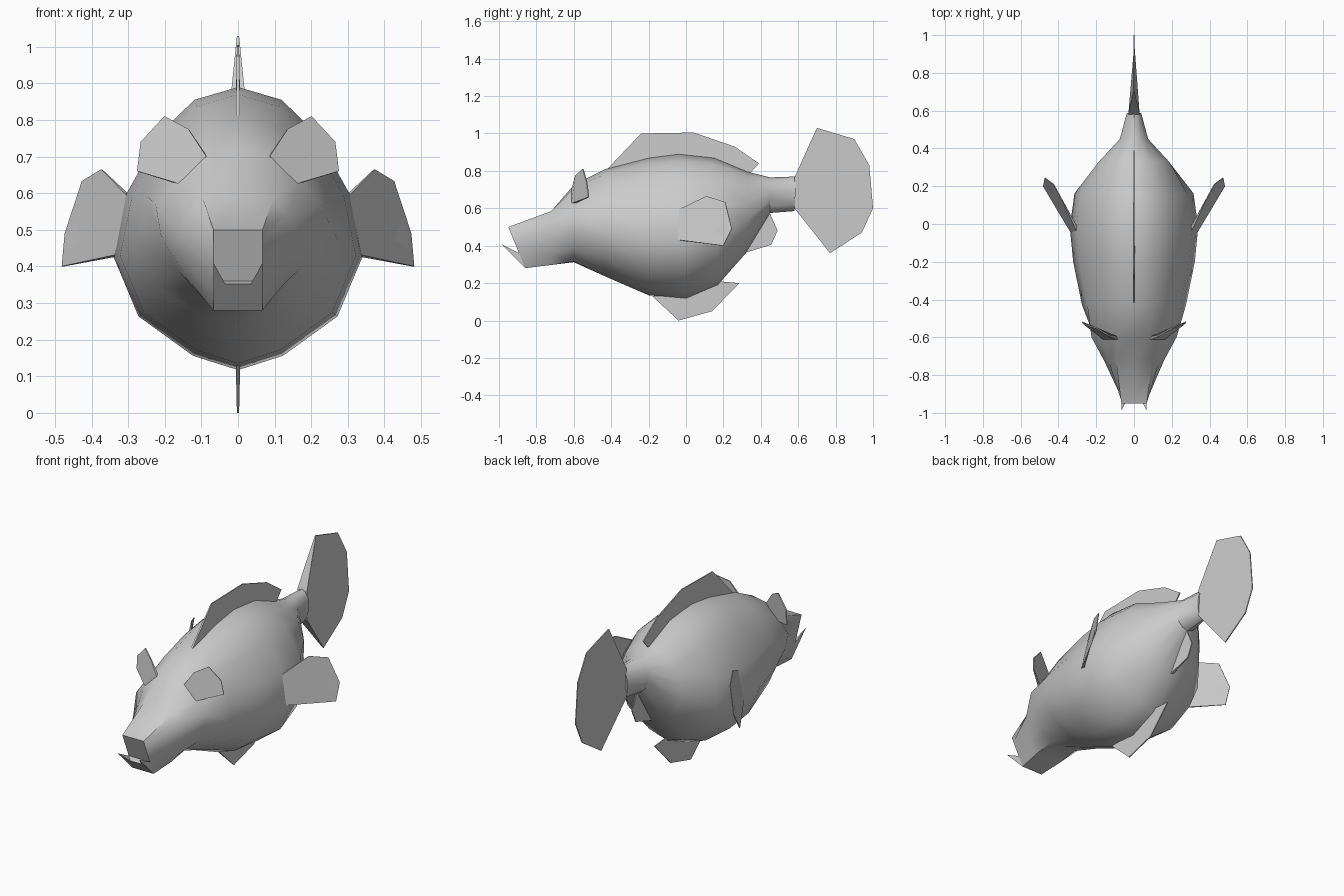
import bpy, bmesh
from mathutils import Vector

if "Cube" in bpy.data.objects:
    bpy.data.objects.remove(bpy.data.objects["Cube"])


def make(name, verts, faces, smooth=False, mirror=False):
    me = bpy.data.meshes.new(name)
    me.from_pydata(verts, [], faces)
    bm = bmesh.new()
    bm.from_mesh(me)
    bmesh.ops.recalc_face_normals(bm, faces=bm.faces)
    bm.to_mesh(me)
    bm.free()
    ob = bpy.data.objects.new(name, me)
    bpy.context.collection.objects.link(ob)
    if mirror:
        ob.modifiers.new("mirror", 'MIRROR').use_clip = False
    if smooth:
        bpy.ops.object.select_all(action='DESELECT')
        ob.select_set(True)
        bpy.context.view_layer.objects.active = ob
        bpy.ops.object.shade_smooth_by_angle(angle=0.6)
    return ob


def fin(name, pts, direction, root, tip=0.002, mirror=False):
    """Thin wedge: first and last points are the thick root."""
    d = Vector(direction).normalized()
    n = len(pts)
    half = [root if i in (0, n - 1) else tip for i in range(n)]
    verts = [Vector(p) + d * h for p, h in zip(pts, half)]
    verts += [Vector(p) - d * h for p, h in zip(pts, half)]
    faces = [tuple(range(n)), tuple(range(2 * n - 1, n - 1, -1))]
    faces += [(i, (i + 1) % n, (i + 1) % n + n, i + n) for i in range(n)]
    return make(name, verts, faces, mirror=mirror)


# Half cross-sections, top to bottom: (fraction of half width, fraction of height)
NOSE = [(0, 1), (1, 1), (1, .85), (1, .65), (1, .45), (1, .2), (1, 0), (0, 0)]
SNOUT = [(0, 1), (.6, 1), (.85, .85), (1, .68), (.95, .45), (.8, .2), (.5, 0), (0, 0)]
HEAD = [(0, 1), (.4, .96), (.75, .78), (1, .62), (.93, .4), (.72, .18), (.35, .01), (0, 0)]
BODY = [(0, 1), (.35, .955), (.62, .84), (.9, .62), (1, .4), (.8, .19), (.36, .05), (0, 0)]
TAIL = [(0, 1), (.43, .95), (.78, .81), (.97, .61), (.97, .39), (.78, .19), (.43, .05), (0, 0)]

# Body rings: y at top, y at bottom, z top, z bottom, half width, section
rings = [
    (-.95, -.86, .50, .28, .067, NOSE),
    (-.72, -.72, .585, .297, .16, SNOUT),
    (-.60, -.60, .725, .312, .225, HEAD),
    (-.43, -.43, .81, .235, .275, BODY),
    (-.20, -.20, .87, .135, .322, BODY),
    (-.04, 0, .89, .117, .34, BODY),
    (.15, .17, .87, .19, .315, BODY),
    (.33, .32, .795, .36, .195, TAIL),
    (.45, .45, .765, .575, .077, TAIL),
    (.59, .58, .77, .585, .04, TAIL),
]
verts, faces = [], []
for yt, yb, zt, zb, w, prof in rings:
    loop = prof + [(-u, t) for u, t in prof[-2:0:-1]]
    verts += [(u * w, yb + (yt - yb) * t, zb + (zt - zb) * t) for u, t in loop]
n = 14
for r in range(len(rings) - 1):
    for i in range(n):
        j = (i + 1) % n
        faces.append((r * n + i, r * n + j, r * n + n + j, r * n + n + i))
faces += [tuple(range(n)), tuple(range(len(verts) - n, len(verts)))]
make("body", verts, faces, smooth=True)

# Lower jaw with two raised corner points
jaw = []
for s in (1, -1):
    jaw += [(s * .067, -.99, .41), (s * .035, -.925, .352),
            (s * .067, -.86, .28), (s * .067, -.892, .36)]
make("lower_jaw", jaw, [(0, 1, 5, 4, 6, 2), (0, 2, 3), (4, 6, 7),
                        (0, 1, 3), (4, 5, 7), (1, 5, 7, 3)])

# Fins on the centre line, outlines in (y, z)
centre_fins = {
    "dorsal_fin": ([(-.43, .80), (-.24, 1.0), (.04, 1.005), (.26, .93), (.39, .84),
                    (.34, .785), (.15, .85), (-.04, .87), (-.2, .85)], .006),
    "tail_fin": ([(.58, .765), (.70, 1.03), (.90, .97), (.98, .83), (1.0, .60),
                  (.94, .47), (.77, .36), (.58, .60)], .03),
    "belly_fin": ([(-.18, .13), (-.04, 0), (.14, .05), (.285, .20),
                   (.17, .21), (0, .13)], .006),
    "rear_fin": ([(.31, .36), (.455, .405), (.49, .48), (.45, .57), (.38, .52)], .008),
}
for name, (outline, root) in centre_fins.items():
    fin(name, [(0, y, z) for y, z in outline], (1, 0, 0), root, .003)

# Side fins
fin("side_fin", [(.29, -.05, .585), (.372, .11, .665), (.425, .21, .633),
                 (.472, .245, .49), (.48, .20, .40), (.33, -.04, .43)],
    (.87, -.5, .2), .008, mirror=True)

# Ears
fin("ear", [(.085, -.605, .70), (.135, -.59, .775), (.20, -.55, .81), (.265, -.53, .74),
            (.275, -.52, .66), (.16, -.605, .625)], (.3, -.9, .2), .008, .003, mirror=True)
